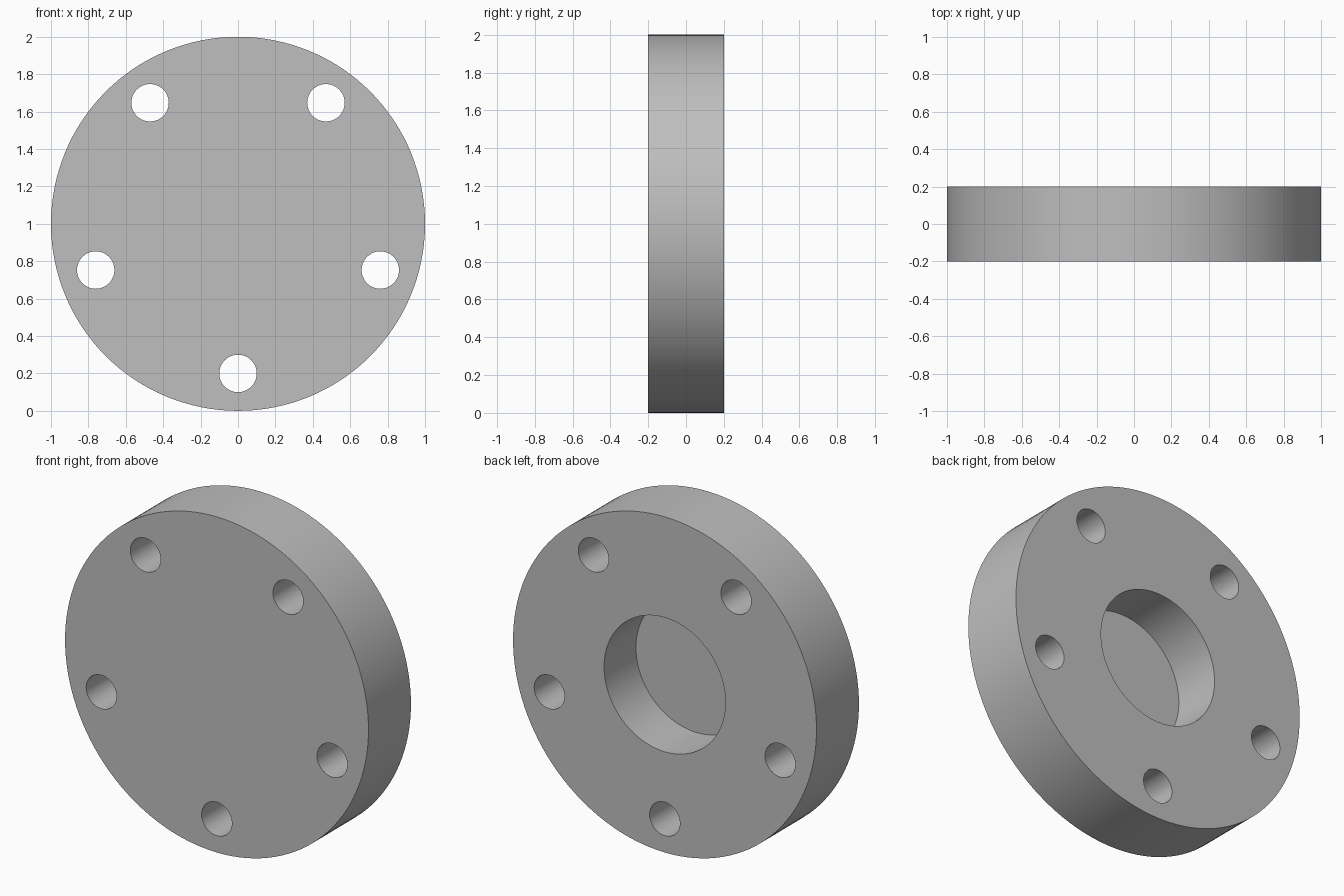
import bpy
from math import radians, cos, sin

if "Cube" in bpy.data.objects:
    bpy.data.objects.remove(bpy.data.objects["Cube"], do_unlink=True)

RADIUS, THICKNESS = 1.0, 0.4
HOLE_COUNT, HOLE_RADIUS, HOLE_RING = 5, 0.1, 0.8
RECESS_RADIUS, RECESS_DEPTH = 0.4, 0.3

grey = bpy.data.materials.new("plain grey")
grey.use_nodes = True
colour = (0.52, 0.52, 0.52, 1)
grey.diffuse_color = colour
grey.node_tree.nodes["Principled BSDF"].inputs["Base Color"].default_value = colour


def cylinder(name, radius, depth, x=0, y=0, z=RADIUS, sides=64):
    """Cylinder whose axis runs front to back."""
    bpy.ops.mesh.primitive_cylinder_add(vertices=sides, radius=radius, depth=depth,
                                        location=(x, y, z), rotation=(radians(90), 0, 0))
    part = bpy.context.object
    part.name = name
    part.data.materials.append(grey)
    return part


# Round plate
flange = cylinder("flange_plate", RADIUS, THICKNESS, sides=128)

# Blind recess in the back and a ring of through holes
back = THICKNESS / 2
cutters = [cylinder("recess_cutter", RECESS_RADIUS, 2 * RECESS_DEPTH, y=back, sides=96)]
for i in range(HOLE_COUNT):
    angle = radians(-90 + i * 360 / HOLE_COUNT)
    cutters.append(cylinder("bolt_hole_cutter", HOLE_RADIUS, 2 * THICKNESS,
                            x=HOLE_RING * cos(angle),
                            z=RADIUS + HOLE_RING * sin(angle)))

bpy.ops.object.select_all(action="DESELECT")
flange.select_set(True)
bpy.context.view_layer.objects.active = flange
for cutter in cutters:
    cut = flange.modifiers.new(cutter.name, "BOOLEAN")
    cut.operation = "DIFFERENCE"
    cut.solver = "EXACT"
    cut.object = cutter
    bpy.ops.object.modifier_apply(modifier=cut.name)
    bpy.data.objects.remove(cutter, do_unlink=True)

# Smooth round walls with crisp rims
bpy.ops.object.shade_smooth_by_angle(angle=radians(30))
